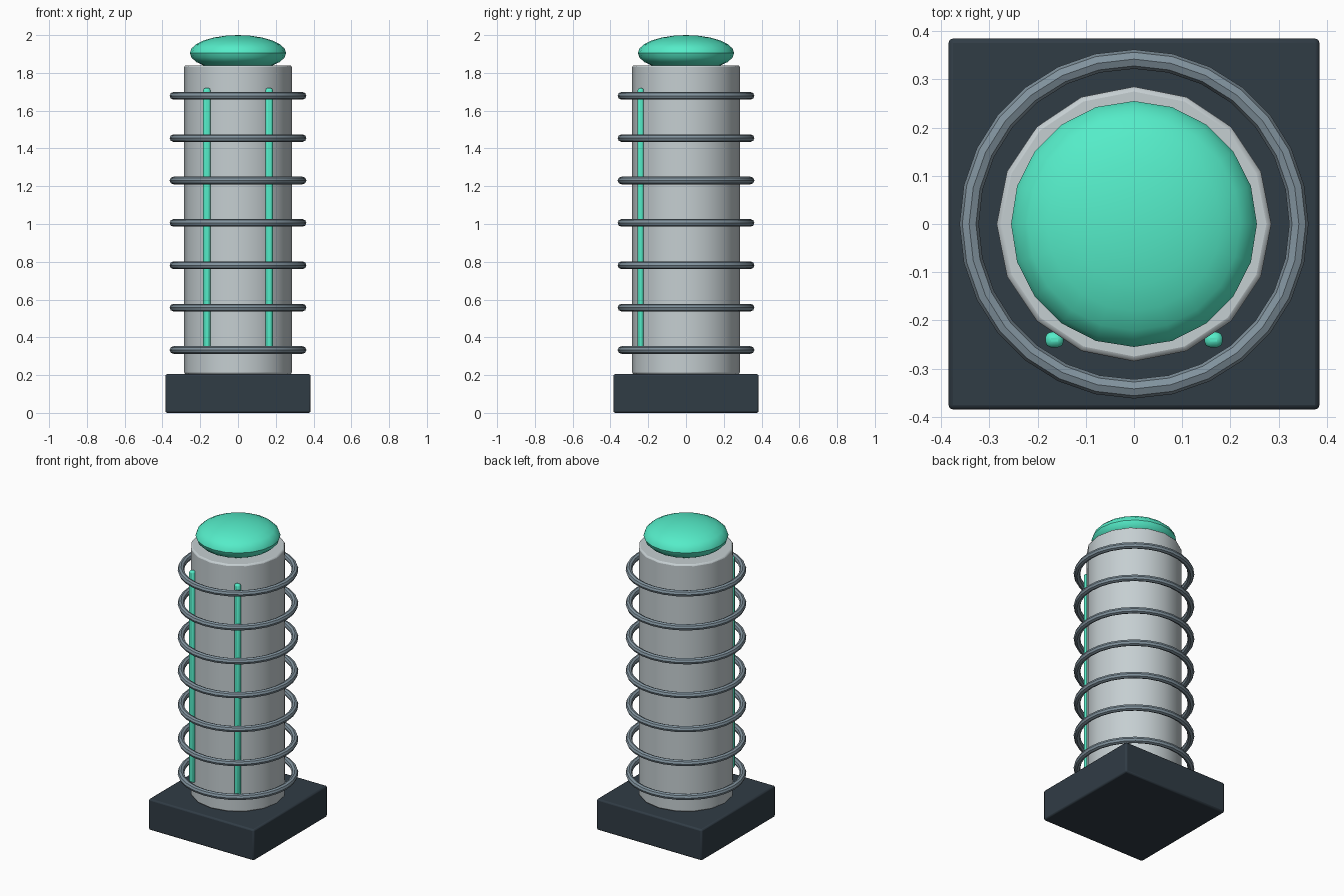
import bpy
from math import radians

if "Cube" in bpy.data.objects:
    bpy.data.objects.remove(bpy.data.objects["Cube"])


def material(name, color):
    m = bpy.data.materials.new(name)
    m.diffuse_color = (*color, 1)
    m.use_nodes = True
    m.node_tree.nodes["Principled BSDF"].inputs["Base Color"].default_value = m.diffuse_color
    return m


DARK = material("dark_slate", (0.03, 0.045, 0.06))
STEEL = material("steel", (0.22, 0.29, 0.34))
PALE = material("pale_grey", (0.56, 0.62, 0.64))
GLOW = material("mint", (0.09, 0.84, 0.58))


def finish(name, mat, bevel=0, segments=2):
    ob = bpy.context.object
    ob.name = name
    ob.data.materials.append(mat)
    bpy.ops.object.transform_apply(location=False, rotation=False, scale=True)
    bpy.ops.object.shade_smooth_by_angle(angle=radians(35))
    if bevel:
        b = ob.modifiers.new("Bevel", "BEVEL")
        b.width = bevel
        b.segments = segments
        b.limit_method = "ANGLE"
        b.angle_limit = radians(40)
    return ob


def box(name, loc, size, mat, bevel, segments=2):
    bpy.ops.mesh.primitive_cube_add(size=1, location=loc)
    bpy.context.object.scale = size
    return finish(name, mat, bevel, segments)


# Square base
box("base", (0, 0, 0.1025), (0.77, 0.77, 0.205), DARK, 0.01)

# Sixteen-sided column
bpy.ops.mesh.primitive_cylinder_add(vertices=16, radius=0.285, depth=1.635,
                                    location=(0, 0, 1.0225))
finish("column", PALE, 0.01)

# Flattened cap
bpy.ops.mesh.primitive_uv_sphere_add(segments=20, ring_count=12, radius=1,
                                     location=(0, 0, 1.905))
bpy.context.object.scale = (0.255, 0.255, 0.095)
finish("cap", GLOW)
bpy.ops.object.shade_smooth()

# Evenly stacked rings
for i in range(7):
    bpy.ops.mesh.primitive_torus_add(major_radius=0.342, minor_radius=0.02,
                                     major_segments=28, minor_segments=8,
                                     location=(0, 0, 0.333 + i * 0.2243))
    finish(f"ring_{i + 1}", STEEL)
    bpy.ops.object.shade_smooth()

# Two light strips on the front
for side, x in (("left", -0.165), ("right", 0.165)):
    box(f"light_strip_{side}", (x, -0.24, 1.02), (0.038, 0.032, 1.4), GLOW, 0.012)
